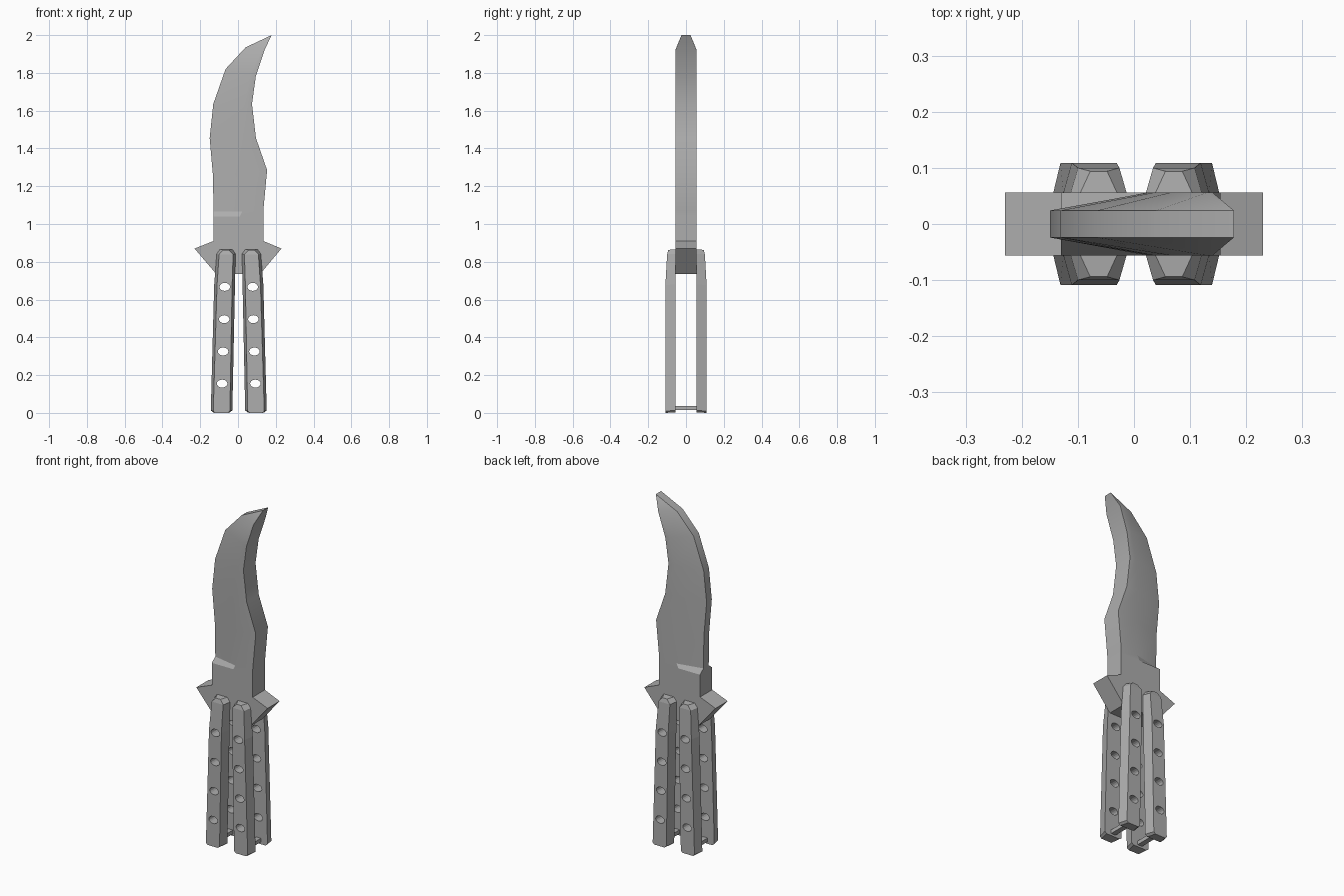
import bpy, bmesh, math
from mathutils import Matrix

if "Cube" in bpy.data.objects:
    bpy.data.objects.remove(bpy.data.objects["Cube"])

# Dark steel for every part
steel = bpy.data.materials.new("dark_steel")
steel.diffuse_color = (0.42, 0.42, 0.42, 1)
steel.use_nodes = True
steel.node_tree.nodes["Principled BSDF"].inputs["Base Color"].default_value = steel.diffuse_color


def finish(name, bm):
    bmesh.ops.remove_doubles(bm, verts=bm.verts, dist=0.0005)
    bmesh.ops.recalc_face_normals(bm, faces=bm.faces)
    me = bpy.data.meshes.new(name)
    bm.to_mesh(me)
    bm.free()
    me.materials.append(steel)
    ob = bpy.data.objects.new(name, me)
    bpy.context.collection.objects.link(ob)
    return ob


def loft(name, rings, cap_end=True):
    """Skin closed rings of equal length and cap the ends."""
    bm = bmesh.new()
    rows = [[bm.verts.new(p) for p in r] for r in rings]
    n = len(rows[0])
    for a, b in zip(rows, rows[1:]):
        for i in range(n):
            j = (i + 1) % n
            bm.faces.new((a[i], a[j], b[j], b[i]))
    bm.faces.new(rows[0])
    if cap_end:
        bm.faces.new(rows[-1])
    return finish(name, bm)


# Blade with guard: (spine x, spine z, spine half thickness, crease x, crease z, edge x, edge z)
T, S = 0.056, 0.024
sections = [
    (-0.115, 0.735, T, 0.00, 0.735, 0.117, 0.735),
    (-0.230, 0.87, T, 0.00, 0.87, 0.230, 0.87),
    (-0.130, 0.91, T, 0.00, 0.91, 0.134, 0.91),
    (-0.130, 1.04, T, 0.01, 1.04, 0.134, 1.04),
    (-0.130, 1.065, S, 0.022, 1.065, 0.134, 1.07),
    (-0.132, 1.25, S, 0.025, 1.27, 0.154, 1.285),
    (-0.150, 1.455, S, 0.025, 1.455, 0.095, 1.455),
    (-0.131, 1.635, S, 0.035, 1.635, 0.074, 1.635),
    (-0.066, 1.82, S, 0.065, 1.79, 0.094, 1.78),
    (0.040, 1.935, S, 0.130, 1.922, 0.140, 1.92),
]
rings = []
for xs, zs, ys, xc, zc, xe, ze in sections:
    rings.append([(xs, -ys, zs), (xc, -T, zc), (xe, -T, ze),
                  (xe, T, ze), (xc, T, zc), (xs, ys, zs)])
rings.append([(0.178, s * S, 2.0) for s in (-1, -1, -1, 1, 1, 1)])
blade = loft("blade_and_guard", rings, cap_end=False)
bpy.context.view_layer.objects.active = blade
blade.select_set(True)
bpy.ops.object.shade_smooth_by_angle(angle=math.radians(30))

# Handle bar: (z, inner-face left x, right x, outer face inset, outer y)
bar_sections = [
    (0.003, -0.135, -0.048, 0.010, 0.109),
    (0.013, -0.148, -0.034, 0.013, 0.109),
    (0.68, -0.130, -0.020, 0.015, 0.109),
    (0.842, -0.117, -0.017, 0.013, 0.100),
    (0.866, -0.100, -0.034, 0.018, 0.094),
]
bar = loft("handle_bars", [
    [(a, -0.055, z), (b, -0.055, z), (b - i, -y, z - 0.003), (a + i, -y, z - 0.003)]
    for z, a, b, i, y in bar_sections])
bar.location.x = 0.004

# Row of holes through the bar
bm = bmesh.new()
for x, z in ((-0.070, 0.667), (-0.073, 0.496), (-0.079, 0.325), (-0.084, 0.155)):
    m = (Matrix.Translation((x, -0.08, z)) @ Matrix.Diagonal((0.028, 1, 0.021, 1))
         @ Matrix.Rotation(math.pi / 2, 4, 'X'))
    bmesh.ops.create_cone(bm, cap_ends=True, segments=16, radius1=1, radius2=1,
                          depth=0.12, matrix=m)
cutter = finish("hole_cutter", bm)
cutter.hide_render = True
cutter.hide_set(True)
cut = bar.modifiers.new("holes", 'BOOLEAN')
cut.operation = 'DIFFERENCE'
cut.solver = 'EXACT'
cut.object = cutter

# Cross pieces joining the front and back bars at the foot
bm = bmesh.new()
bmesh.ops.create_cube(bm, size=1, matrix=Matrix.Translation((-0.09, 0, 0.026))
                      @ Matrix.Diagonal((0.03, 0.12, 0.022, 1)))
pin = finish("handle_cross_pieces", bm)
pin.location.x = 0.004

# Repeat left/right, and front/back for the bars
for ob, both in ((bar, True), (pin, False)):
    mir = ob.modifiers.new("mirror", 'MIRROR')
    mir.use_axis = (True, both, False)
    mir.use_mirror_merge = False
